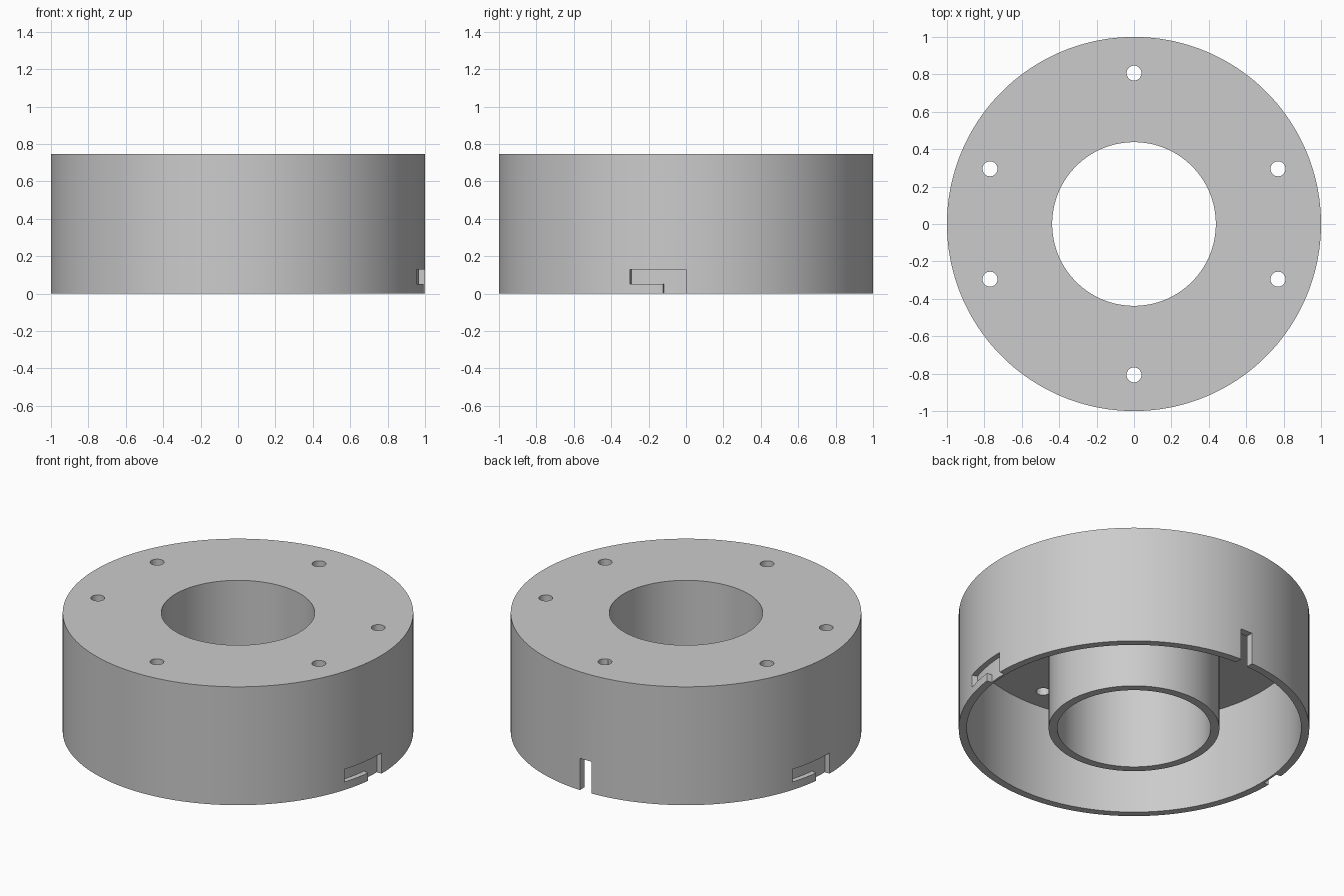
import bpy, bmesh, math
from mathutils import Matrix

if "Cube" in bpy.data.objects:
    bpy.data.objects.remove(bpy.data.objects["Cube"])

HEIGHT = 0.745
SEGMENTS = 180

grey = bpy.data.materials.new("plain_grey")
grey.use_nodes = True
colour = (0.6, 0.6, 0.6, 1)
grey.diffuse_color = colour
grey.node_tree.nodes["Principled BSDF"].inputs["Base Color"].default_value = colour


def make_object(name, bm):
    bmesh.ops.recalc_face_normals(bm, faces=bm.faces[:])
    mesh = bpy.data.meshes.new(name)
    bm.to_mesh(mesh)
    bm.free()
    mesh.materials.append(grey)
    obj = bpy.data.objects.new(name, mesh)
    bpy.context.collection.objects.link(obj)
    return obj


def lathe(name, profile):
    """Turn a closed (radius, z) profile about the z axis."""
    bm = bmesh.new()
    rings = []
    for i in range(SEGMENTS):
        a = math.tau * i / SEGMENTS
        rings.append([bm.verts.new((r * math.cos(a), r * math.sin(a), z)) for r, z in profile])
    n = len(profile)
    for i in range(SEGMENTS):
        here, there = rings[i], rings[(i + 1) % SEGMENTS]
        for j in range(n):
            k = (j + 1) % n
            bm.faces.new((here[j], there[j], there[k], here[k]))
    return make_object(name, bm)


def sector(name, start, end, z0, z1, r0, r1):
    """Curved block between two angles in degrees."""
    bm = bmesh.new()
    steps = round((end - start) * 2)
    angles = [math.radians(start + (end - start) * i / steps) for i in range(steps + 1)]
    outline = [(r0, a) for a in angles] + [(r1, a) for a in reversed(angles)]
    base = [bm.verts.new((r * math.cos(a), r * math.sin(a), z0)) for r, a in outline]
    face = bm.faces.new(base)
    top = bmesh.ops.extrude_face_region(bm, geom=[face])["geom"]
    for v in top:
        if isinstance(v, bmesh.types.BMVert):
            v.co.z = z1
    return make_object(name, bm)


# Hollow housing: outer wall, thick top plate and central tube
housing = lathe("housing", [
    (0.4375, 0), (0.4375, HEIGHT), (1, HEIGHT), (1, 0),
    (0.954, 0), (0.954, 0.6), (0.487, 0.6), (0.487, 0)])

cutters = []

# Screw holes through the top plate
for x, y in [(0, 0.807), (0, -0.807), (0.77, 0.295), (-0.77, 0.295), (0.77, -0.295), (-0.77, -0.295)]:
    bm = bmesh.new()
    bmesh.ops.create_cone(bm, cap_ends=True, segments=32, radius1=0.04, radius2=0.04,
                          depth=0.5, matrix=Matrix.Translation((x, y, HEIGHT)))
    cutters.append(make_object("screw_hole_cutter", bm))

# L-shaped locking grooves on both sides, cut part way into the wall
for turn in (0, 180):
    cutters.append(sector("groove_entry_cutter", turn - 7, turn, -0.1, 0.13, 0.967, 1.1))
    cutters.append(sector("groove_run_cutter", turn - 17.5, turn - 3.5, 0.05, 0.13, 0.967, 1.1))

# Cable slot through the back wall
bm = bmesh.new()
bmesh.ops.create_cube(bm, size=1, matrix=Matrix.Translation((0, 0.98, 0.05))
                      @ Matrix.Diagonal((0.08, 0.3, 0.3, 1)))
cutters.append(make_object("cable_slot_cutter", bm))

# Cut everything out of the housing
bpy.context.view_layer.objects.active = housing
housing.select_set(True)
for cutter in cutters:
    mod = housing.modifiers.new("cut", 'BOOLEAN')
    mod.operation = 'DIFFERENCE'
    mod.solver = 'EXACT'
    mod.object = cutter
    bpy.ops.object.modifier_apply(modifier=mod.name)
for cutter in cutters:
    bpy.data.objects.remove(cutter)

bpy.ops.object.shade_smooth_by_angle(angle=math.radians(30))
